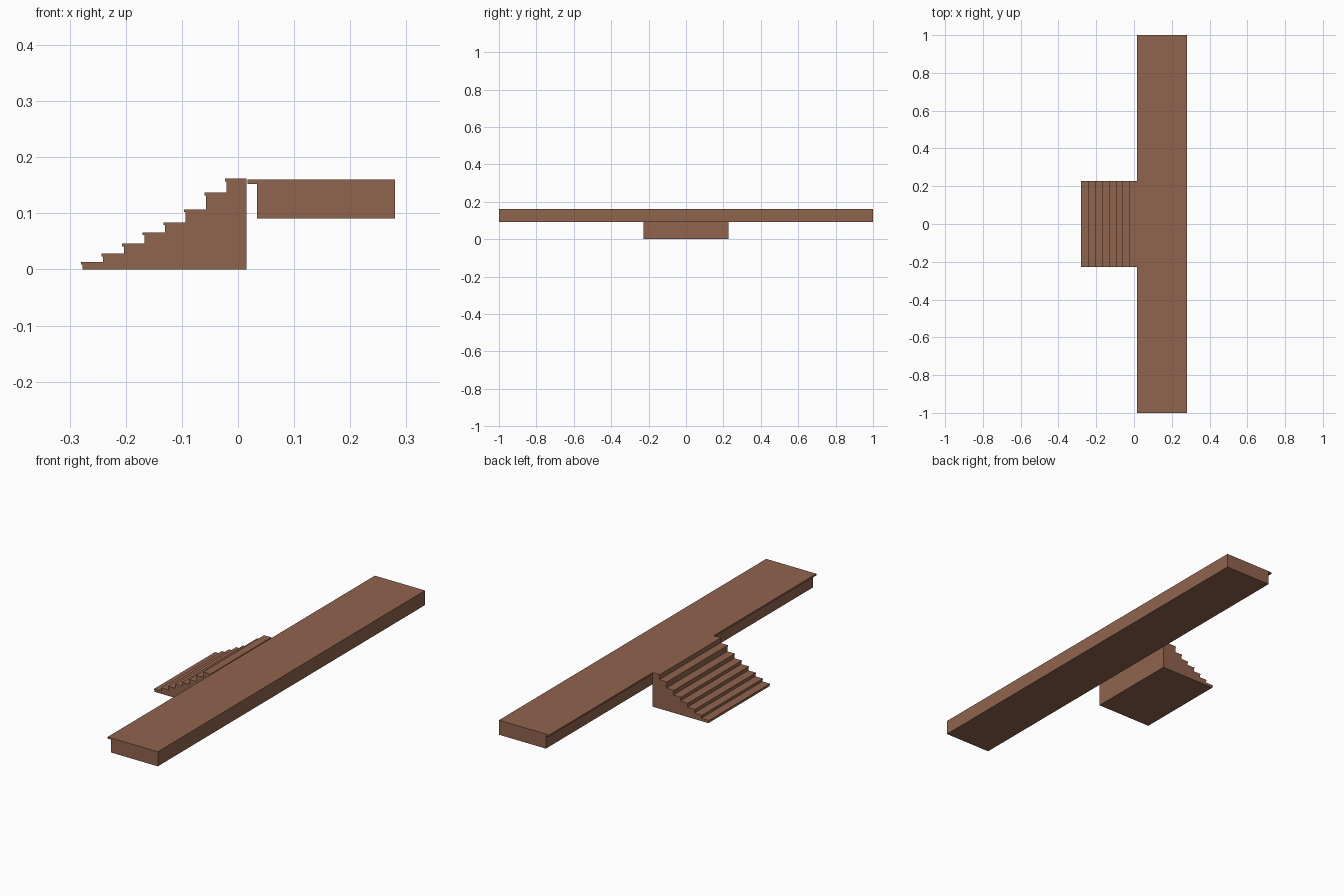
import bpy, bmesh

if "Cube" in bpy.data.objects:
    bpy.data.objects.remove(bpy.data.objects["Cube"])

wood = bpy.data.materials.new("brown wood")
wood.diffuse_color = (0.28, 0.125, 0.075, 1)
wood.use_nodes = True
wood.node_tree.nodes["Principled BSDF"].inputs["Base Color"].default_value = wood.diffuse_color


def extrude_profile(name, points, half_width):
    """Extrude a closed x/z outline along y, symmetric about y = 0."""
    bm = bmesh.new()
    face = bm.faces.new([bm.verts.new((x, -half_width, z)) for x, z in points])
    result = bmesh.ops.extrude_face_region(bm, geom=[face])
    verts = [g for g in result["geom"] if isinstance(g, bmesh.types.BMVert)]
    bmesh.ops.translate(bm, verts=verts, vec=(0, 2 * half_width, 0))
    bmesh.ops.recalc_face_normals(bm, faces=bm.faces)
    mesh = bpy.data.meshes.new(name)
    bm.to_mesh(mesh)
    bm.free()
    mesh.materials.append(wood)
    obj = bpy.data.objects.new(name, mesh)
    bpy.context.collection.objects.link(obj)
    return obj


# Staircase: eight steps, each with a thin overhanging nosing
tread_tops = [0.0135, 0.028, 0.046, 0.066, 0.084, 0.107, 0.137, 0.162]
first_x, run, back_x = -0.28, 0.0367, 0.015
lip, overhang = 0.005, 0.003
outline = [(back_x, 0), (first_x + overhang, 0)]
for i, top in enumerate(tread_tops):
    x = first_x + i * run
    if i:
        outline.append((x + overhang, tread_tops[i - 1]))   # foot of riser
    outline += [(x + overhang, top - lip), (x, top - lip), (x, top)]
outline.append((back_x, tread_tops[-1]))
extrude_profile("staircase", outline, 0.228)

# Long landing: a beam whose top board overhangs toward the stairs
extrude_profile("landing", [
    (0.017, 0.16), (0.28, 0.16), (0.28, 0.091),
    (0.034, 0.091), (0.034, 0.152), (0.017, 0.152)], 1.0)
